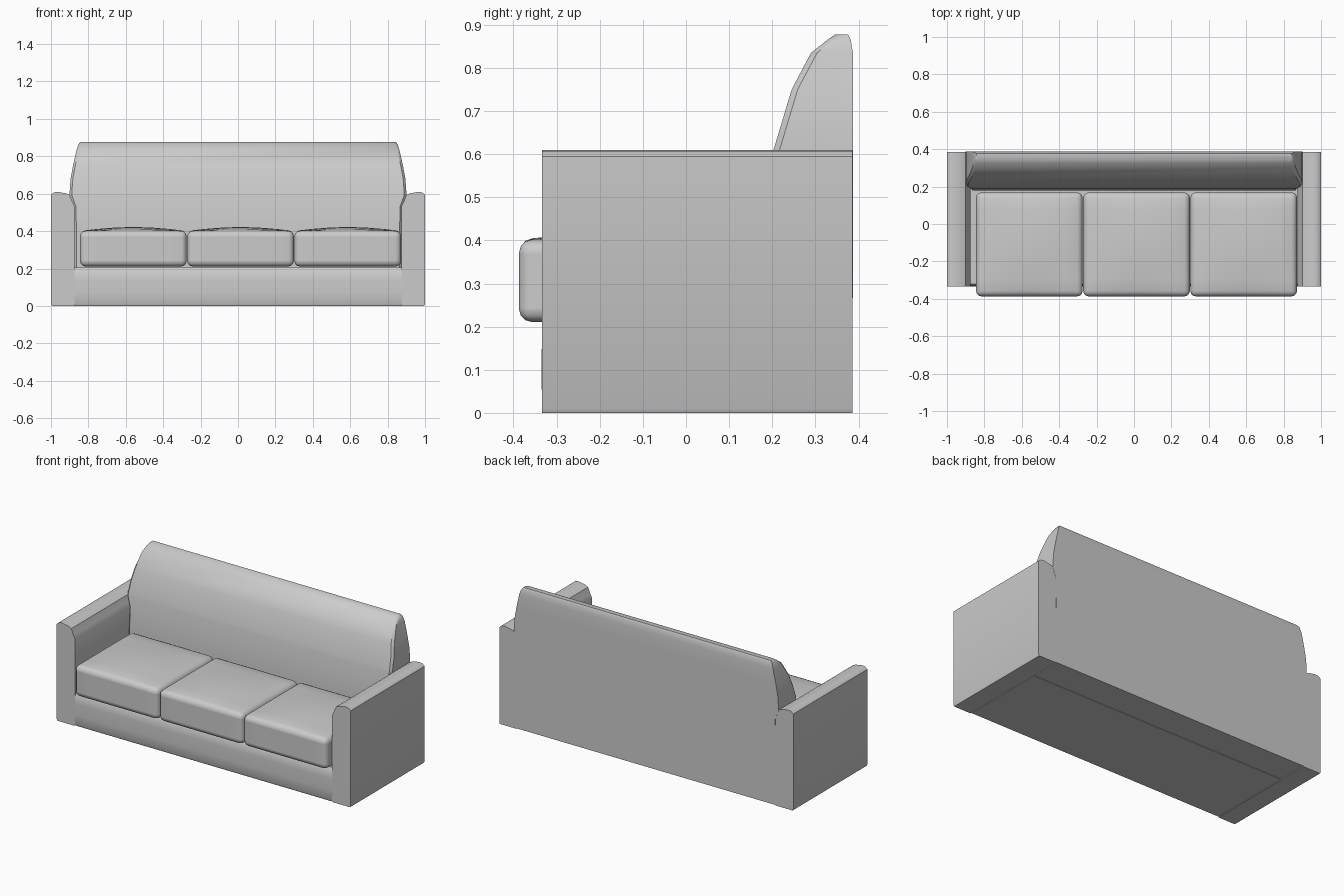
import bpy, bmesh, math

if "Cube" in bpy.data.objects:
    bpy.data.objects.remove(bpy.data.objects["Cube"])


def finish(bm, name, angle=35):
    bmesh.ops.recalc_face_normals(bm, faces=bm.faces)
    me = bpy.data.meshes.new(name)
    bm.to_mesh(me)
    bm.free()
    ob = bpy.data.objects.new(name, me)
    bpy.context.collection.objects.link(ob)
    bpy.ops.object.select_all(action='DESELECT')
    ob.select_set(True)
    bpy.context.view_layer.objects.active = ob
    bpy.ops.object.shade_smooth_by_angle(angle=math.radians(angle))
    return ob


def loft(name, rings, angle=35):
    """Skin closed rings of equal length and cap both ends."""
    bm = bmesh.new()
    vs = [[bm.verts.new(p) for p in r] for r in rings]
    n = len(vs[0])
    for a, b in zip(vs, vs[1:]):
        for i in range(n):
            j = (i + 1) % n
            bm.faces.new((a[i], a[j], b[j], b[i]))
    bm.faces.new(vs[0])
    bm.faces.new(vs[-1])
    return finish(bm, name, angle)


# Armrests: softly rounded top, leaning inner shoulder, small foot chamfer
arm = [(0.88, 0), (0.995, 0), (1.0, 0.01), (1.0, 0.594), (0.985, 0.607),
       (0.965, 0.61), (0.92, 0.602), (0.90, 0.592), (0.885, 0.555),
       (0.875, 0.535), (0.875, 0.01)]
for side, label in ((-1, "left"), (1, "right")):
    loft(label + "_armrest",
         [[(side * x, y, z) for x, z in arm] for y in (-0.334, 0.386)])

# Seat base, slightly rounded along its front
base = [(0.2, 0), (-0.328, 0), (-0.333, 0.01), (-0.335, 0.07),
        (-0.335, 0.14), (-0.332, 0.185), (-0.32, 0.205), (0.2, 0.205)]
loft("seat_base", [[(x, y, z) for y, z in base] for x in (-0.876, 0.876)])

# Backrest: stations of height, front y, back y, half width
stations = [(0.003, 0.18, 0.386, 0.876), (0.40, 0.18, 0.387, 0.876),
            (0.53, 0.19, 0.387, 0.878), (0.59, 0.20, 0.387, 0.90),
            (0.61, 0.203, 0.387, 0.90), (0.68, 0.224, 0.387, 0.895),
            (0.75, 0.245, 0.387, 0.882), (0.835, 0.29, 0.387, 0.863),
            (0.865, 0.328, 0.382, 0.853), (0.877, 0.345, 0.376, 0.843)]
rings = []
for z, f, b, w in stations:
    c = min(0.014, (b - f) * 0.3)   # narrow strip at the front corners
    rings.append([(-w, f + c, z), (-w + 0.012, f, z), (w - 0.012, f, z),
                  (w, f + c, z), (w, b, z), (-w, b, z)])
loft("backrest", rings)

# Three crowned seat cushions
W, D, H = 0.57, 0.556, 0.19
for i in range(3):
    bm = bmesh.new()
    bmesh.ops.create_cube(bm, size=1)
    bmesh.ops.subdivide_edges(bm, edges=bm.edges[:], cuts=5, use_grid_fill=True)
    for v in bm.verts:
        v.co.x *= W
        v.co.y *= D
        v.co.z *= H
    rim = [e for e in bm.edges if e.calc_face_angle(0) > 1]
    bmesh.ops.bevel(bm, geom=rim, offset=0.029, segments=3, profile=0.5,
                    affect='EDGES', clamp_overlap=True)
    for v in bm.verts:
        if v.co.z > H * 0.45:
            v.co.z += 0.021 * math.cos(math.pi * v.co.x / W) * math.cos(math.pi * v.co.y / D)
    ob = finish(bm, "seat_cushion_%d" % (i + 1), 50)
    ob.location = (0.0135 + (i - 1) * 0.573, -0.109, 0.306)
